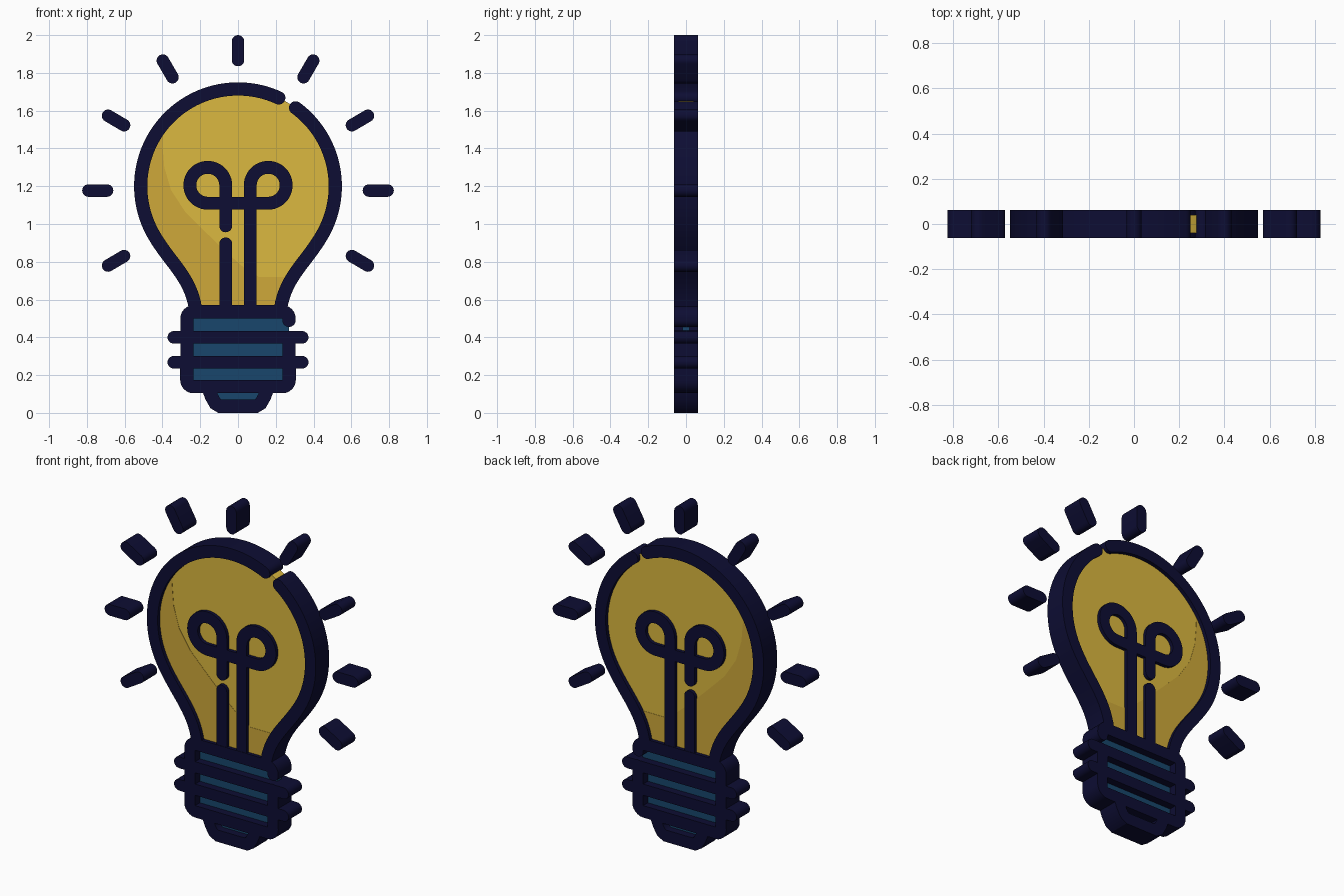
import bpy, bmesh, math
from mathutils import Vector
from mathutils.geometry import interpolate_bezier

if "Cube" in bpy.data.objects:
    bpy.data.objects.remove(bpy.data.objects["Cube"])


def material(name, rgb):
    m = bpy.data.materials.new(name)
    m.diffuse_color = (*rgb, 1)
    m.use_nodes = True
    m.node_tree.nodes["Principled BSDF"].inputs["Base Color"].default_value = m.diffuse_color
    return m


NAVY = material("navy", (0.004, 0.004, 0.033))
YELLOW = material("yellow", (0.71, 0.48, 0.05))
AMBER = material("amber", (0.62, 0.395, 0.042))
BLUE = material("blue", (0.009, 0.062, 0.15))
DEPTH = 0.0625


def arc(cx, cz, r, a0, a1, n=16):
    return [(cx + r * math.cos(math.radians(a0 + (a1 - a0) * i / n)),
             cz + r * math.sin(math.radians(a0 + (a1 - a0) * i / n))) for i in range(n + 1)]


def flip(path):
    return [(-x, z) for x, z in path]


def build(name, polys, depth, mat):
    """Extrude flat x-z polygons symmetrically about y = 0."""
    bm = bmesh.new()
    for poly in polys:
        bm.faces.new([bm.verts.new((x, -depth, z)) for x, z in poly])
    bmesh.ops.remove_doubles(bm, verts=bm.verts[:], dist=1e-5)
    ext = bmesh.ops.extrude_face_region(bm, geom=bm.faces[:])
    moved = [g for g in ext["geom"] if isinstance(g, bmesh.types.BMVert)]
    bmesh.ops.translate(bm, verts=moved, vec=(0, 2 * depth, 0))
    bmesh.ops.recalc_face_normals(bm, faces=bm.faces[:])
    for f in bm.faces:
        f.smooth = True
    for e in bm.edges:
        e.smooth = len(e.link_faces) == 2 and e.calc_face_angle() < math.radians(30)
    me = bpy.data.meshes.new(name)
    bm.to_mesh(me)
    bm.free()
    me.materials.append(mat)
    ob = bpy.data.objects.new(name, me)
    bpy.context.collection.objects.link(ob)
    return ob


def stroke(name, path, r, mat=NAVY, depth=DEPTH):
    """Round-capped ribbon of half width r along a path."""
    p = [Vector(q) for q in path]
    seg = [(b - a).normalized() for a, b in zip(p, p[1:])]
    left, right = [], []
    for i, q in enumerate(p):
        a, b = seg[max(i - 1, 0)], seg[min(i, len(seg) - 1)]
        t = (a + b).normalized()
        n = Vector((-t.y, t.x)) * (r / max(t.dot(a), 0.5))
        left.append(q + n)
        right.append(q - n)
    polys = [[left[i], right[i], right[i + 1], left[i + 1]] for i in range(len(p) - 1)]
    for q, d in ((p[0], -seg[0]), (p[-1], seg[-1])):
        ang = math.degrees(math.atan2(d.y, d.x))
        polys.append(arc(q.x, q.y, r, ang - 90, ang + 90, 12))
    return build(name, polys, depth, mat)


# Bulb centreline: circle plus flowing neck
R, CZ = 0.515, 1.2
bez = interpolate_bezier(Vector((-0.446, 0.9425, 0)), Vector((-0.361, 0.795, 0)),
                         Vector((-0.25, 0.72, 0)), Vector((-0.225, 0.55, 0)), 16)
neck = [(v.x, v.y) for v in bez][1:]
neck_r = flip(neck)[::-1]

# Glass outline with the gap at upper right
stroke("bulb_outline_left", arc(0, CZ, R, 65.2, 210, 64) + neck, 0.035)
stroke("bulb_outline_right", neck_r + arc(0, CZ, R, -30, 53.7, 40), 0.035)

# Glass pane and its shaded area
build("glass", [arc(0, CZ, R, -30, 210, 96) + neck + neck_r], 0.04, YELLOW)
shade_edge = [(0.26, 0.72), (0.11, 0.72), (0.03, 0.77), (-0.05, 0.84), (-0.17, 0.955),
              (-0.28, 1.065), (-0.355, 1.18), (-0.39, 1.30), (-0.40, 1.42), (-0.395, 1.50)]
tail = [q for q in neck_r if q[1] < 0.71]
build("glass_shade", [shade_edge + arc(0, CZ, R, 143, 210, 32) + neck + tail], 0.0415, AMBER)

# Filament: two loops joined by a bar
stroke("filament", [(-0.065, 0.99)] + arc(-0.16, 1.205, 0.095, 0, 270, 36)
       + arc(0.16, 1.205, 0.095, -90, 180, 36) + [(0.065, 0.55)], 0.034, depth=0.06)
stroke("filament_lower_stem", [(-0.065, 0.55), (-0.065, 0.895)], 0.034, depth=0.06)

# Screw base frame, threads and fill
stroke("base_frame", [(0.27, 0.49)] + arc(0.235, 0.5, 0.035, 0, 90, 6)
       + arc(-0.235, 0.5, 0.035, 90, 180, 6) + arc(-0.235, 0.175, 0.036, 180, 270, 6)
       + arc(0.235, 0.175, 0.036, -90, 0, 6) + [(0.27, 0.40)], 0.035)
for i, z in enumerate((0.40, 0.268)):
    stroke(f"thread_{i + 1}", [(-0.34, z), (0.34, z)], 0.033)
build("base_fill", [[(-0.27, 0.14), (0.27, 0.14), (0.27, 0.53), (-0.27, 0.53)]], 0.018, BLUE)

# Contact tip
stroke("tip_frame", [(-0.155, 0.125), (-0.14, 0.085), (-0.12, 0.05), (-0.095, 0.035),
                     (0.095, 0.035), (0.12, 0.05), (0.14, 0.085), (0.155, 0.125)], 0.035)
build("tip_fill", [[(-0.11, 0.04), (0.11, 0.04), (0.14, 0.13), (-0.14, 0.13)]], 0.018, BLUE)

# Light rays
stroke("ray_top", [(0, 1.868), (0, 1.967)], 0.033)
rays = [((-0.347, 1.777), (-0.398, 1.865)), ((-0.603, 1.523), (-0.688, 1.573)),
        ((-0.693, 1.177), (-0.792, 1.177)), ((-0.603, 0.83), (-0.688, 0.78))]
for i, ray in enumerate(rays):
    stroke(f"ray_left_{i + 1}", list(ray), 0.033)
    stroke(f"ray_right_{i + 1}", flip(ray), 0.033)
